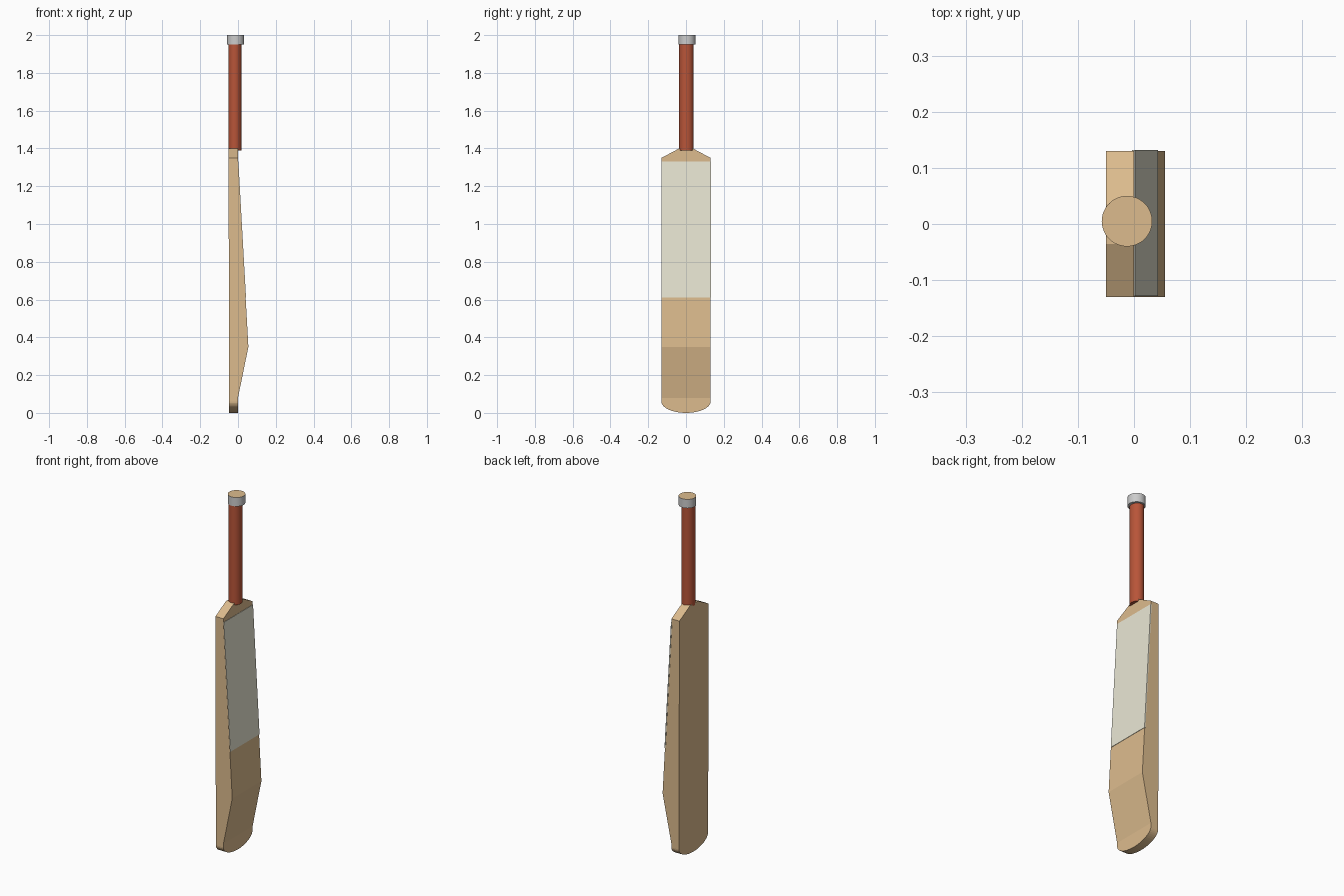
import bpy, bmesh, math
from mathutils import Matrix

if "Cube" in bpy.data.objects:
    bpy.data.objects.remove(bpy.data.objects["Cube"])


def material(name, rgb):
    m = bpy.data.materials.new(name)
    m.diffuse_color = (*rgb, 1)
    m.use_nodes = True
    m.node_tree.nodes["Principled BSDF"].inputs["Base Color"].default_value = m.diffuse_color
    return m


WOOD = material("willow", (0.72, 0.50, 0.27))
GRIP = material("grip_rubber", (0.48, 0.09, 0.04))
STICKER = material("sticker_cream", (0.82, 0.80, 0.66))
CAP = material("cap_grey", (0.52, 0.53, 0.51))


def finish(name, bm, mats):
    bmesh.ops.recalc_face_normals(bm, faces=bm.faces)
    me = bpy.data.meshes.new(name)
    bm.to_mesh(me)
    bm.free()
    for m in mats:
        me.materials.append(m)
    ob = bpy.data.objects.new(name, me)
    bpy.context.collection.objects.link(ob)
    return ob


def front_x(z):
    """Depth of the blade's ridged side at height z."""
    pts = [(0, 0), (0.08, 0), (0.35, 0.055), (1.33, 0), (2, 0)]
    for (z0, x0), (z1, x1) in zip(pts, pts[1:]):
        if z <= z1:
            return x0 + (x1 - x0) * (z - z0) / (z1 - z0)


def back_x(z):
    return -0.047 - 0.003 * z / 1.4


# Blade: outline with rounded toe and sloped shoulders, extruded and swollen
W = 0.13
toe = [(W * math.cos(a), 0.06 + 0.06 * math.sin(a))
       for a in (math.pi * (1 + i / 24) for i in range(25))]
outline = toe + [(W, 1.35), (0.036, 1.40), (-0.036, 1.40), (-W, 1.35)]
bm = bmesh.new()
face = bm.faces.new([bm.verts.new((-0.05, y, z)) for y, z in outline])
ext = bmesh.ops.extrude_face_region(bm, geom=[face])
for v in ext["geom"]:
    if isinstance(v, bmesh.types.BMVert):
        v.co.x = 0
for h in (0.08, 0.35, 1.33):
    bmesh.ops.bisect_plane(bm, geom=bm.verts[:] + bm.edges[:] + bm.faces[:],
                           plane_co=(0, 0, h), plane_no=(0, 0, 1))
for v in bm.verts:
    v.co.x = front_x(v.co.z) if v.co.x > -0.02 else back_x(v.co.z)
blade = finish("blade", bm, [WOOD])

# Face sticker: thin panel lying on the upper slope
bm = bmesh.new()
bmesh.ops.create_cube(bm, size=1)
for v in bm.verts:
    z = 1.33 if v.co.z > 0 else 0.61
    v.co = (front_x(z) + (0.002 if v.co.x > 0 else -0.004),
            0.0015 + math.copysign(W, v.co.y), z)
finish("face_sticker", bm, [STICKER])


def tube(name, centre, radii, z0, z1, mats):
    bm = bmesh.new()
    bmesh.ops.create_cone(bm, cap_ends=True, segments=48, radius1=1, radius2=1,
                          depth=1)
    bm.transform(Matrix.Translation((*centre, (z0 + z1) / 2))
                 @ Matrix.Diagonal((*radii, z1 - z0, 1)))
    bm.normal_update()
    for f in bm.faces:
        f.smooth = abs(f.normal.z) < 0.5
        if f.normal.z > 0.5:
            f.material_index = len(mats) - 1
    for e in bm.edges:
        e.smooth = all(f.smooth for f in e.link_faces)
    return finish(name, bm, mats)


# Handle grip and end cap with exposed wooden top
tube("handle_grip", (-0.0165, 0.002), (0.035, 0.038), 1.39, 1.96, [GRIP])
tube("handle_cap", (-0.0125, 0.005), (0.045, 0.045), 1.95, 2.0, [CAP, WOOD])
